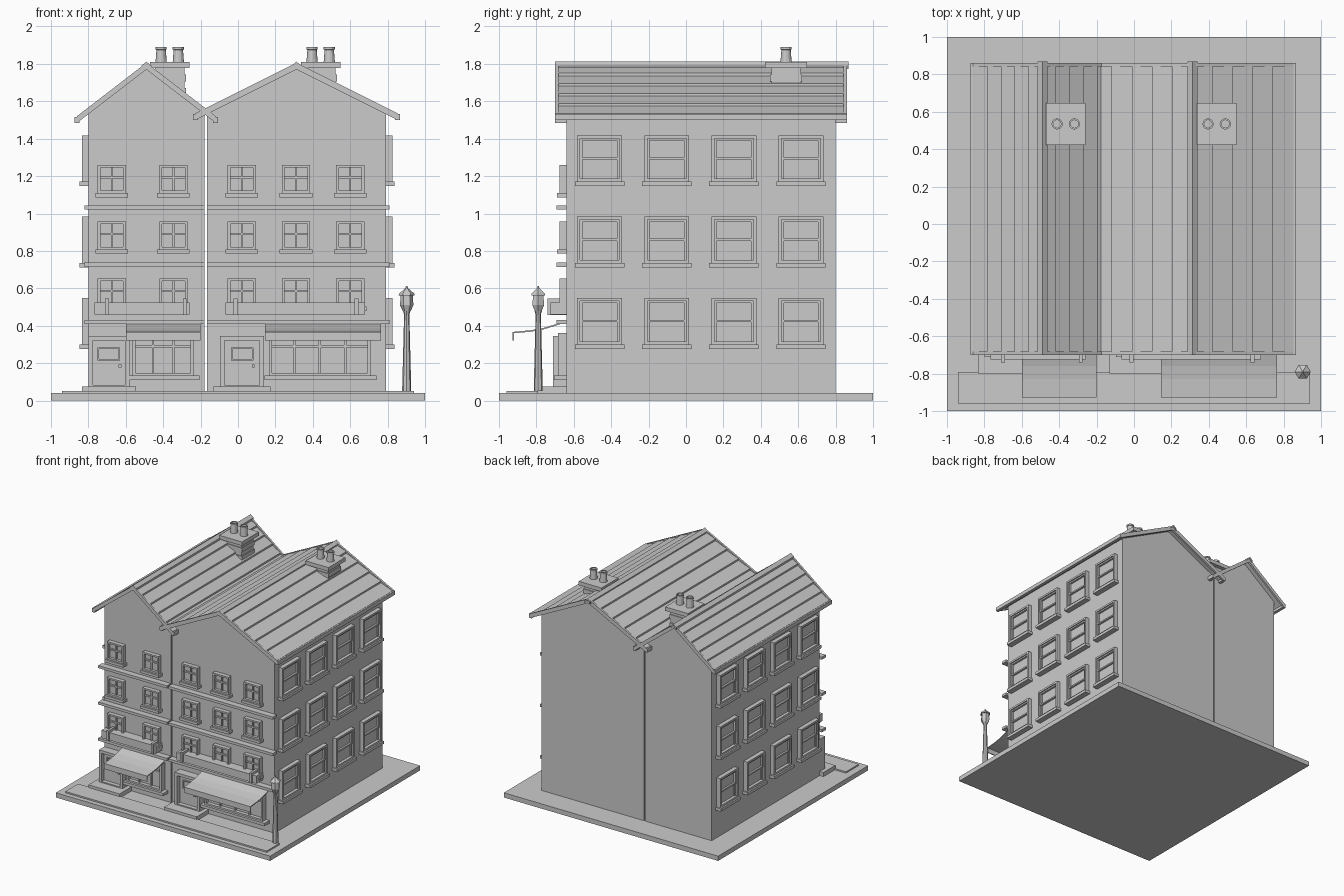
import bpy, bmesh, math
from mathutils import Vector

if "Cube" in bpy.data.objects:
    bpy.data.objects.remove(bpy.data.objects["Cube"], do_unlink=True)

grey = bpy.data.materials.new("plain_grey")
grey.use_nodes = True
grey.diffuse_color = (0.6, 0.6, 0.6, 1)
grey.node_tree.nodes["Principled BSDF"].inputs["Base Color"].default_value = (0.6, 0.6, 0.6, 1)

FRONT, BACK = -0.64, 0.80


def finish(name, bm):
    bmesh.ops.recalc_face_normals(bm, faces=bm.faces)
    me = bpy.data.meshes.new(name)
    bm.to_mesh(me)
    bm.free()
    me.materials.append(grey)
    ob = bpy.data.objects.new(name, me)
    bpy.context.collection.objects.link(ob)
    return ob


def world(u, d, z):
    return (u, d, z)


def on_front(u, d, z):
    return (u, FRONT - d, z)


def on_side(wall_x):
    sign = 1 if wall_x > 0 else -1
    return lambda u, d, z: (wall_x + sign * d, u, z)


def boxes(name, parts, place=world):
    """Each part is (u0, u1, d0, d1, z0, z1) in the frame given by place."""
    bm = bmesh.new()
    for u0, u1, d0, d1, z0, z1 in parts:
        low = [bm.verts.new(place(u, d, z0)) for u, d in ((u0, d0), (u1, d0), (u1, d1), (u0, d1))]
        top = [bm.verts.new(place(u, d, z1)) for u, d in ((u0, d0), (u1, d0), (u1, d1), (u0, d1))]
        bm.faces.new(low)
        bm.faces.new(top)
        for i in range(4):
            j = (i + 1) % 4
            bm.faces.new((low[i], low[j], top[j], top[i]))
    return finish(name, bm)


def prisms(name, jobs, axis="y"):
    """Extrude each (profile, start, end); profiles lie across the axis."""
    bm = bmesh.new()
    for profile, a, b in jobs:
        rings = []
        for t in (a, b):
            rings.append([bm.verts.new((p, t, z) if axis == "y" else (t, p, z)) for p, z in profile])
        bm.faces.new(rings[0])
        bm.faces.new(rings[1])
        n = len(profile)
        for i in range(n):
            j = (i + 1) % n
            bm.faces.new((rings[0][i], rings[0][j], rings[1][j], rings[1][i]))
    return finish(name, bm)


def lathe(name, profile, x, y, sides):
    """Turn a (radius, z) profile about a vertical axis."""
    bm = bmesh.new()
    rings = []
    for r, z in profile:
        angles = [math.tau * i / sides for i in range(sides)]
        rings.append([bm.verts.new((x + r * math.cos(a), y + r * math.sin(a), z)) for a in angles])
    for lo, hi in zip(rings, rings[1:]):
        for i in range(sides):
            j = (i + 1) % sides
            bm.faces.new((lo[i], lo[j], hi[j], hi[i]))
    bm.faces.new(rings[0])
    bm.faces.new(rings[-1])
    return finish(name, bm)


def frame(u0, u1, z0, z1, w, d):
    """Four bars around an opening."""
    return [(u0, u0 + w, 0, d, z0, z1), (u1 - w, u1, 0, d, z0, z1),
            (u0 + w, u1 - w, 0, d, z1 - w, z1), (u0 + w, u1 - w, 0, d, z0, z0 + w)]


# Ground
boxes("ground_slab", [(-1, 1, -1, 1, 0, 0.04)])
boxes("pavement", [(-0.94, 0.94, -0.96, -0.79, 0.04, 0.052)])


# Roof built from overlapping courses, verge boards, gutters and a ridge cap
def roof(name, ridge_x, half, pitch):
    under = 1.782
    courses, verges, gutters = [], [], []
    for s in (-1, 1):
        def at(t, up):
            return (ridge_x + s * half * t, under - half * t * pitch + up)
        for k in range(5):
            hi, lo = k / 5, (k + 1) / 5
            courses.append(([at(hi, 0), at(hi, 0.008), at(lo, 0.022), at(lo, 0)], -0.685, 0.845))
        for y0, y1 in ((-0.70, -0.683), (0.843, 0.86)):
            verges.append(([at(0, -0.012), at(0, 0.024), at(1, 0.024), at(1, -0.012)], y0, y1))
        ex, ez = at(1, 0)
        gutters.append((ex - 0.013, ex + 0.013, -0.70, 0.86, ez - 0.012, ez + 0.02))
    prisms(name + "_roof_courses", courses)
    prisms(name + "_verge_boards", verges)
    boxes(name + "_gutters", gutters)
    cap = [(-0.027, -0.022), (0, 0), (0.027, -0.022), (0.027, -0.04), (0, -0.014), (-0.027, -0.04)]
    prisms(name + "_ridge_cap", [([(ridge_x + x, 1.812 + z) for x, z in cap], -0.70, 0.87)])


# Chimney with uneven brick courses and two hollow pots
def chimney(name, x):
    y = 0.535
    parts = [(x - 0.106, x + 0.106, y - 0.112, y + 0.112, 1.777, 1.81)]
    for k in range(6):
        g = 0.006 * (k % 2)
        z = 1.567 + 0.035 * k
        parts.append((x - 0.086 + g, x + 0.086 - g, y - 0.085 + g, y + 0.085 - g, z, z + 0.035))
    boxes(name + "_chimney", parts)
    for side, dx in (("right", -0.046), ("left", 0.046)):
        pot = [(0.03, 1.81), (0.025, 1.875), (0.03, 1.877), (0.03, 1.89), (0.021, 1.89), (0.021, 1.83)]
        lathe(f"{name}_{side}_chimney_pot", pot, x + dx, y, 12)


def front_window(name, x, sill):
    z0, z1 = sill + 0.022, sill + 0.172
    parts = frame(x - 0.075, x + 0.075, z0, z1, 0.014, 0.035)
    parts += [(x - 0.065, x + 0.065, 0, 0.012, z0, z1),
              (x - 0.005, x + 0.005, 0, 0.024, z0, z1),
              (x - 0.065, x + 0.065, 0, 0.024, z0 + 0.078, z0 + 0.09),
              (x - 0.087, x + 0.087, 0, 0.05, sill, z0)]
    boxes(name, parts, on_front)


def side_window(name, wall_x, y, sill):
    z0, z1 = sill + 0.024, sill + 0.272
    mid = (z0 + z1) / 2
    parts = frame(y - 0.12, y + 0.12, z0, z1, 0.016, 0.035)
    parts += frame(y - 0.104, y + 0.104, mid - 0.006, z1 - 0.016, 0.012, 0.026)
    parts += frame(y - 0.104, y + 0.104, z0, mid + 0.006, 0.012, 0.02)
    parts += [(y - 0.11, y + 0.11, 0, 0.01, z0, z1),
              (y - 0.132, y + 0.132, 0, 0.048, sill, z0)]
    boxes(name, parts, on_side(wall_x))


def door(name, x, half):
    boxes(name + "_door_step", [(x - half - 0.035, x + half + 0.035, 0, 0.16, 0.04, 0.075)], on_front)
    parts = frame(x - half, x + half, 0.06, 0.345, 0.024, 0.07)
    parts += [(x - half, x + half, 0, 0.035, 0.06, 0.34)]
    parts += frame(x - 0.06, x + 0.06, 0.215, 0.285, 0.008, 0.045)
    parts += [(x + 0.052, x + 0.066, 0, 0.058, 0.178, 0.192)]
    boxes(name + "_door", parts, on_front)


def shop_front(name, x0, x1, panes):
    parts = frame(x0, x1, 0.13, 0.36, 0.018, 0.045)
    parts += [(x0, x1, 0, 0.014, 0.13, 0.36), (x0 - 0.022, x1 + 0.03, 0, 0.065, 0.11, 0.134)]
    for k in range(1, panes):
        m = x0 + (x1 - x0) * k / panes
        parts.append((m - 0.006, m + 0.006, 0, 0.03, 0.13, 0.36))
    parts.append((x0, x1, 0, 0.03, 0.285, 0.297))
    boxes(name + "_shop_window", parts, on_front)


# Thin sagging canopy with a hanging valance
def awning(name, x0, x1):
    top = [(-0.64, 0.43), (-0.70, 0.407), (-0.76, 0.389), (-0.83, 0.376), (-0.928, 0.367), (-0.928, 0.32)]
    under = [(-0.92, 0.32), (-0.92, 0.36), (-0.83, 0.368), (-0.76, 0.381), (-0.70, 0.399), (-0.64, 0.42)]
    prisms(name + "_awning", [(top + under, x0, x1)], "x")


def sign_board(name, x0, x1, brackets):
    parts = [(x0, x1, 0, 0.085, 0.46, 0.525)]
    parts += [(b - 0.01, b + 0.01, 0, 0.1, 0.458, 0.545) for b in brackets]
    boxes(name + "_sign_board", parts, on_front)


# The two houses
houses = [
    dict(name="right_house", x0=-0.80, x1=-0.178, ridge=-0.49, half=0.37, pitch=0.77, chimney=-0.365,
         windows=(-0.675, -0.345), outer=-0.80, ledge=(-0.82, -0.178)),
    dict(name="left_house", x0=-0.166, x1=0.79, ridge=0.312, half=0.54, pitch=0.5, chimney=0.442,
         windows=(0.02, 0.31, 0.60), outer=0.79, ledge=(-0.166, 0.81)),
]
for h in houses:
    n = h["name"]
    gable = [(h["x0"], 0.04), (h["x1"], 0.04), (h["x1"], 1.54), (h["ridge"], 1.78), (h["x0"], 1.54)]
    prisms(n + "_walls", [(gable, FRONT, BACK)])
    roof(n, h["ridge"], h["half"], h["pitch"])
    chimney(n, h["chimney"])
    boxes(n + "_ledges", [(*h["ledge"], 0, 0.052, z, z + 0.022) for z in (0.41, 0.715, 1.022)], on_front)
    for floor, sill in enumerate((0.48, 0.785, 1.087), 1):
        for i, x in enumerate(h["windows"], 1):
            front_window(f"{n}_front_window_{floor}_{i}", x, sill)
    for floor, sill in enumerate((0.277, 0.712, 1.146), 1):
        for i in range(4):
            side_window(f"{n}_side_window_{floor}_{i + 1}", h["outer"], -0.462 + 0.359 * i, sill)

# Shop fronts
door("right_house", -0.69, 0.11)
door("left_house", 0.022, 0.117)
shop_front("right_house", -0.565, -0.235, 3)
shop_front("left_house", 0.165, 0.71, 4)
awning("right_house", -0.60, -0.20)
awning("left_house", 0.145, 0.765)
sign_board("right_house", -0.767, -0.26, (-0.70, -0.285))
sign_board("left_house", -0.067, 0.68, (-0.013, 0.634))

# Street lamp
lathe("lamp_post", [(0.024, 0.05), (0.024, 0.07), (0.014, 0.46), (0.02, 0.48)], 0.902, -0.79, 8)
lathe("lamp_lantern", [(0.022, 0.48), (0.036, 0.51), (0.032, 0.565)], 0.902, -0.79, 6)
lathe("lamp_cap", [(0.043, 0.563), (0.041, 0.572), (0.008, 0.6), (0.004, 0.612)], 0.902, -0.79, 6)
